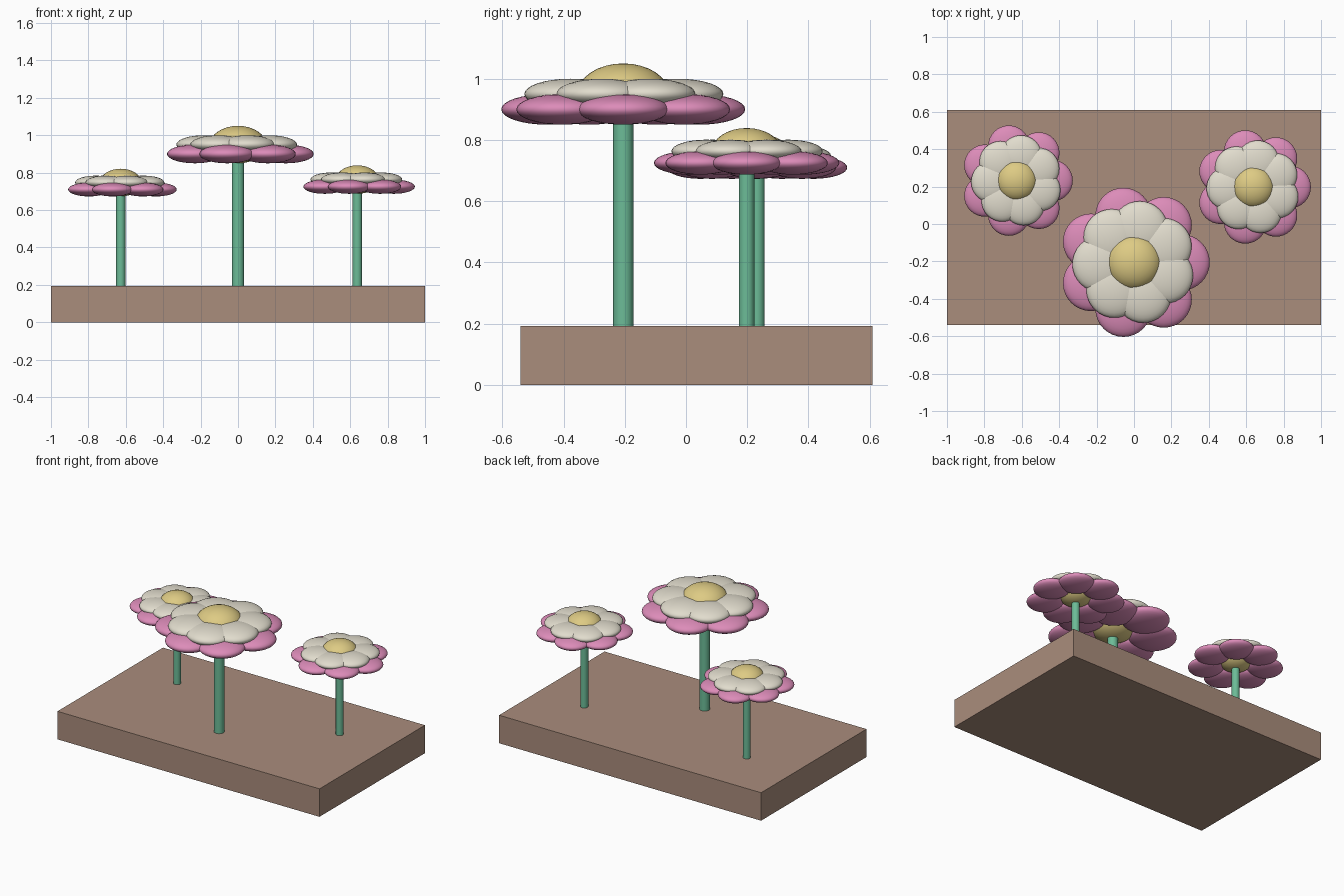
import bpy
import math

if "Cube" in bpy.data.objects:
    bpy.data.objects.remove(bpy.data.objects["Cube"])


def material(name, rgb):
    m = bpy.data.materials.new(name)
    m.diffuse_color = (*rgb, 1.0)
    m.use_nodes = True
    m.node_tree.nodes["Principled BSDF"].inputs["Base Color"].default_value = m.diffuse_color
    return m


SOIL = material("soil_brown", (0.40, 0.266, 0.202))
GREEN = material("stem_green", (0.15, 0.50, 0.31))
PINK = material("petal_pink", (0.72, 0.262, 0.485))
CREAM = material("petal_cream", (0.753, 0.716, 0.61))
YELLOW = material("centre_yellow", (0.73, 0.597, 0.231))


def finish(name, mat, smooth=True):
    ob = bpy.context.object
    ob.name = name
    ob.data.materials.append(mat)
    if smooth:
        bpy.ops.object.shade_smooth_by_angle(angle=math.radians(40))
    return ob


def ellipsoid(name, loc, radius, half_height, mat):
    bpy.ops.mesh.primitive_uv_sphere_add(segments=32, ring_count=16, radius=1, location=loc)
    bpy.context.object.scale = (radius, radius, half_height)
    bpy.ops.object.transform_apply(location=False, rotation=False, scale=True)
    return finish(name, mat)


def petal_ring(name, x, y, z, dist, start, s, mat):
    # seven flattened round petals around the flower axis
    for i in range(7):
        a = start + i * math.tau / 7
        ellipsoid(f"{name}_{i + 1}",
                  (x + dist * s * math.cos(a), y + dist * s * math.sin(a), z),
                  0.15 * s, 0.05 * s, mat)


BED_TOP = 0.193


def flower(name, x, y, z, s):
    # stem rises from inside the bed to the flower head (z = pink petal height)
    bottom = BED_TOP - 0.03
    bpy.ops.mesh.primitive_cylinder_add(vertices=24, radius=0.033 * s, depth=z - bottom,
                                        location=(x, y, (z + bottom) / 2))
    finish(name + "_stem", GREEN)
    petal_ring(name + "_outer_petal", x, y, z, 0.255, 0.0, s, PINK)
    petal_ring(name + "_inner_petal", x, y, z + 0.05 * s, 0.18, 0.5, s, CREAM)
    ellipsoid(name + "_centre", (x, y, z + 0.05 * s), 0.15 * s, 0.10 * s, YELLOW)


# flower bed slab
bpy.ops.mesh.primitive_cube_add(size=1, location=(0, 0.035, BED_TOP / 2))
bpy.context.object.scale = (2.0, 1.15, BED_TOP)
bpy.ops.object.transform_apply(location=False, rotation=False, scale=True)
finish("flower_bed", SOIL, smooth=False)

# three flowers
flower("middle_flower", 0.0, -0.205, 0.90, 1.0)
flower("left_flower", -0.627, 0.232, 0.71, 0.74)
flower("right_flower", 0.638, 0.198, 0.725, 0.76)
